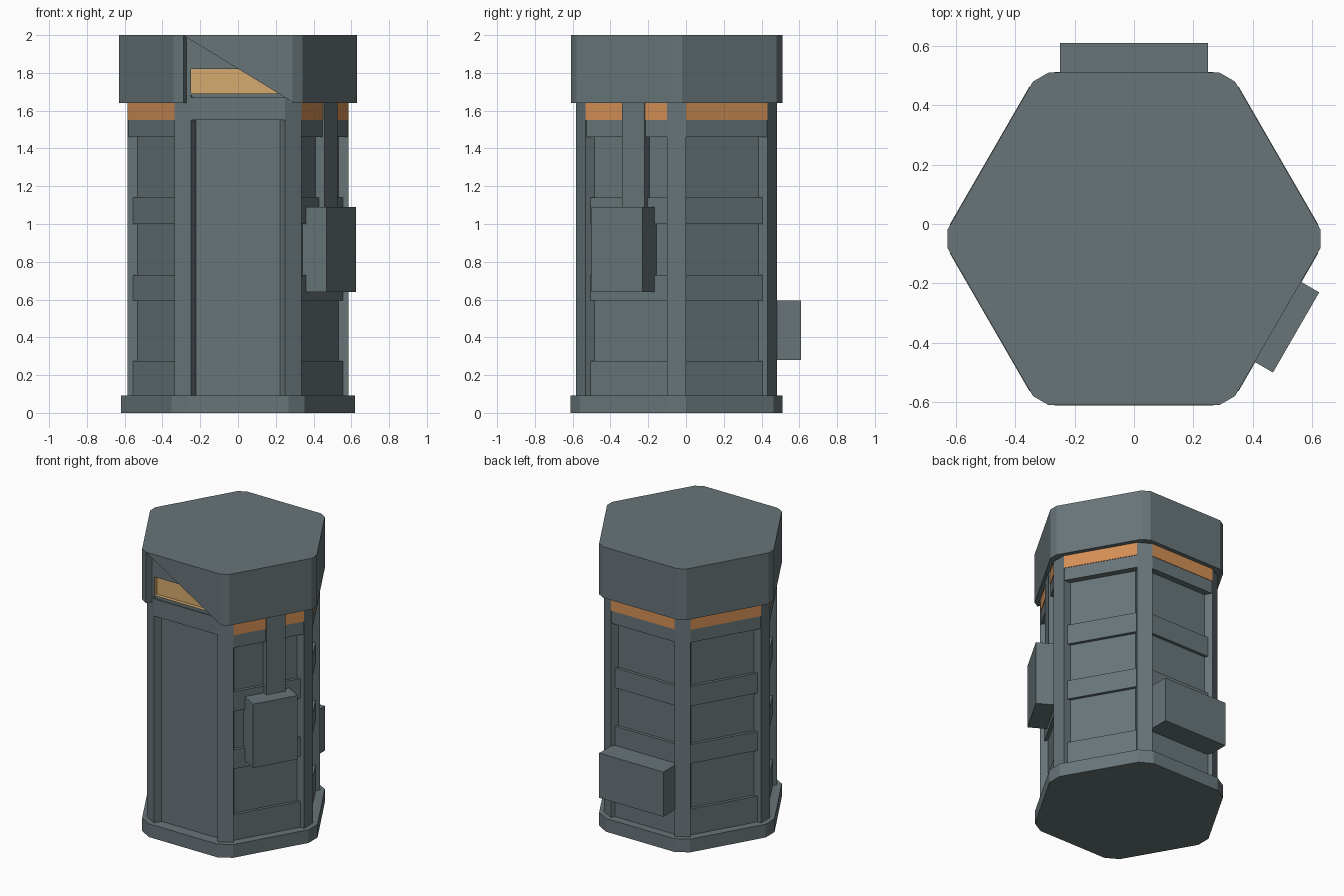
import bpy
import bmesh
from math import cos, sin, radians, sqrt
from mathutils import Vector

default = bpy.data.objects.get("Cube")
if default:
    bpy.data.objects.remove(default, do_unlink=True)

CENTRE_Y = -0.05


def material(name, rgb):
    m = bpy.data.materials.new(name)
    m.use_nodes = True
    m.diffuse_color = (*rgb, 1)
    node = next(n for n in m.node_tree.nodes if n.type == 'BSDF_PRINCIPLED')
    node.inputs["Base Color"].default_value = (*rgb, 1)
    return m


grey = material("slate_grey", (0.138, 0.178, 0.191))
orange = material("lamp_orange", (0.66, 0.28, 0.093))
yellow = material("sign_yellow", (0.67, 0.41, 0.156))


def loft(name, start, end, mat):
    """Solid between two matching rings of points."""
    bm = bmesh.new()
    a = [bm.verts.new(p) for p in start]
    b = [bm.verts.new(p) for p in end]
    bm.faces.new(a)
    bm.faces.new(b[::-1])
    for i in range(len(a)):
        j = (i + 1) % len(a)
        bm.faces.new((a[i], b[i], b[j], a[j]))
    bmesh.ops.recalc_face_normals(bm, faces=bm.faces)
    mesh = bpy.data.meshes.new(name)
    bm.to_mesh(mesh)
    bm.free()
    mesh.materials.append(mat)
    obj = bpy.data.objects.new(name, mesh)
    bpy.context.collection.objects.link(obj)
    return obj


def hexagon(name, apothem, chamfer, z0, z1):
    """Hexagonal prism; chamfer is half the width of each cut corner."""
    radius = apothem * 2 / sqrt(3) - chamfer / sqrt(3)
    ring = []
    for k in range(6):
        c, s = cos(radians(60 * k)), sin(radians(60 * k))
        for t in (-chamfer, chamfer):
            ring.append((radius * c - t * s, radius * s + t * c + CENTRE_Y))
    return loft(name, [(x, y, z0) for x, y in ring],
                [(x, y, z1) for x, y in ring], grey)


def radial_box(name, angle, across, out, height, mat=grey):
    """Box facing outward at an angle about the tower axis."""
    c, s = cos(radians(angle)), sin(radians(angle))
    corners = [(out[0], across[0]), (out[1], across[0]),
               (out[1], across[1]), (out[0], across[1])]
    ring = [(r * c - t * s, r * s + t * c + CENTRE_Y) for r, t in corners]
    return loft(name, [(x, y, height[0]) for x, y in ring],
                [(x, y, height[1]) for x, y in ring], mat)


def cut(target, cutter):
    mod = target.modifiers.new("cut", 'BOOLEAN')
    mod.operation = 'DIFFERENCE'
    mod.solver = 'EXACT'
    mod.material_mode = 'TRANSFER'
    mod.object = cutter
    bpy.context.view_layer.objects.active = target
    bpy.ops.object.modifier_apply(modifier=mod.name)
    bpy.data.objects.remove(cutter, do_unlink=True)


# Base and inner walls
hexagon("base", 0.562, 0.05, 0, 0.093)
hexagon("inner_walls", 0.485, 0.02, 0.05, 1.7)

# Corner posts
for k in range(6):
    radial_box(f"corner_post_{k + 1}", 60 * k, (-0.05, 0.05),
               (0.45, 0.585), (0.05, 1.68))

# Door lintel on the front
radial_box("door_lintel", -90, (-0.249, 0.249), (0.45, 0.531), (1.55, 1.67))

# Five walls with ribs, a header and a lamp strip
RIBS = {"lower": (0.08, 0.275), "middle": (0.595, 0.73), "upper": (1.0, 1.14)}
for k in range(5):
    angle = -30 + 60 * k
    for label, height in RIBS.items():
        radial_box(f"{label}_rib_{k + 1}", angle, (-0.238, 0.238),
                   (0.45, 0.506), height)
    radial_box(f"header_{k + 1}", angle, (-0.248, 0.248),
               (0.45, 0.528), (1.46, 1.55))
    radial_box(f"lamp_strip_{k + 1}", angle, (-0.249, 0.249),
               (0.45, 0.531), (1.55, 1.67), orange)

# Control box with conduit, and the rear box
radial_box("control_box", -30, (-0.156, 0.156), (0.45, 0.631), (0.64, 1.09))
radial_box("conduit", -30, (-0.02, 0.115), (0.45, 0.541), (1.05, 1.67))
radial_box("rear_box", 90, (-0.25, 0.25), (0.45, 0.66), (0.28, 0.595))

# Cap with a triangular recess and a sunken sign in its front
cap = hexagon("cap", 0.56, 0.03, 1.64, 2.0)
FRONT, FLOOR = -0.61, -0.57
slope = Vector((0.59, 0, -0.36))
top_left, tip = Vector((-0.289, 0, 1.998)), Vector((0.295, 0, 1.642))


def triangle(y, left):
    upper = top_left + slope * ((left - top_left.x) / slope.x)
    lower = tip + slope * 0.05
    return [(left, y, lower.z), (lower.x, y, lower.z), (left, y, upper.z)]


cut(cap, loft("recess_cutter", triangle(FRONT - 0.01, -0.294),
              triangle(FLOOR, -0.272), grey))
cut(cap, radial_box("sign_cutter", -90, (-0.25, 0.21),
                    (0.495, 0.5205), (1.69, 1.82), yellow))
